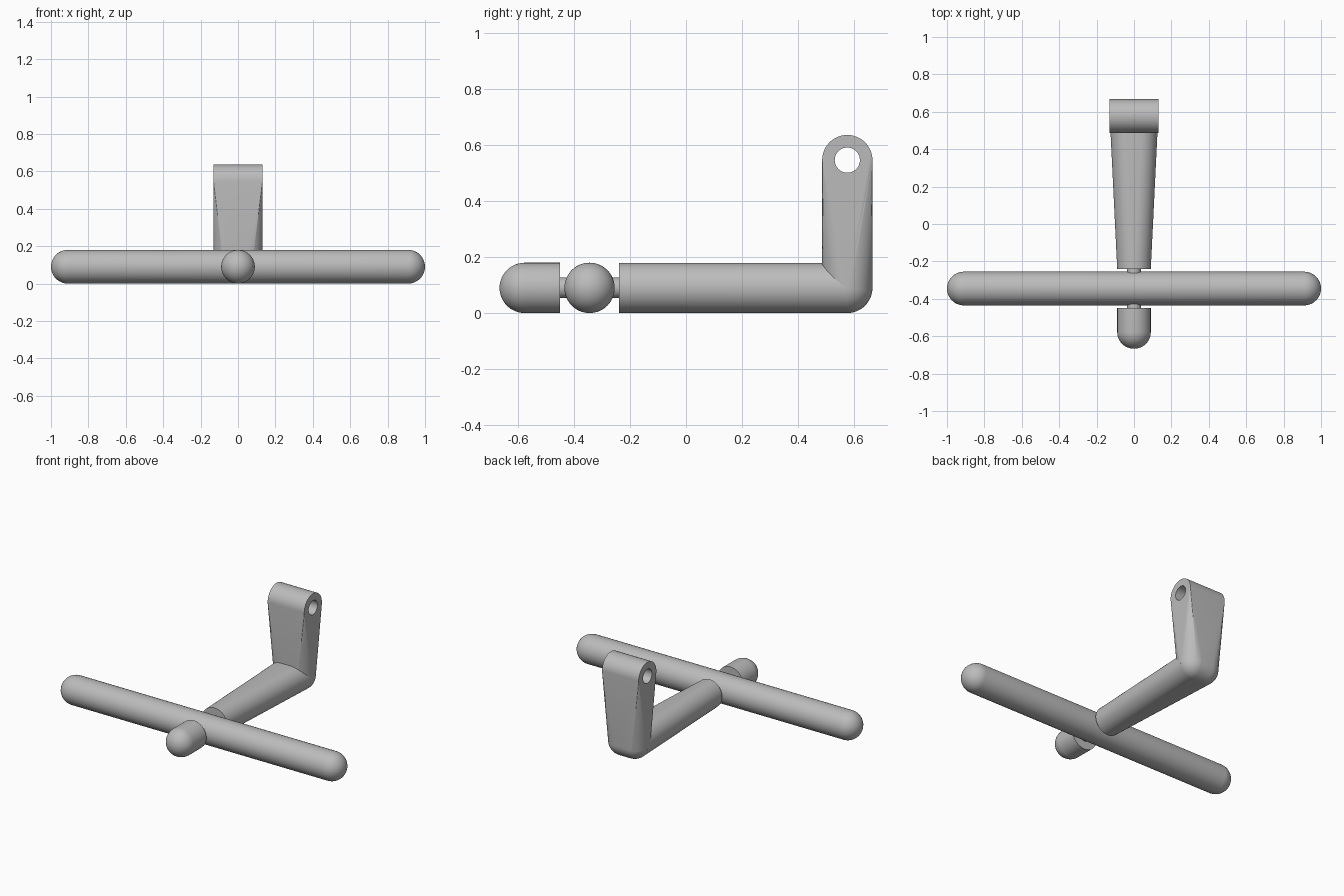
import bpy
import bmesh
from math import pi, sin, cos
from mathutils import Vector, Matrix

cube = bpy.data.objects.get("Cube")
if cube:
    bpy.data.objects.remove(cube, do_unlink=True)

R = 0.09                      # common tube radius, also the axis height
SEG = 48
PIVOT_Y, LUG_Z, HALF_W = 0.577, 0.547, 0.13

grey = bpy.data.materials.new("plain grey")
grey.use_nodes = True
colour = (0.5, 0.5, 0.5, 1)
grey.diffuse_color = colour
grey.node_tree.nodes["Principled BSDF"].inputs["Base Color"].default_value = colour


def make(name, bm):
    bmesh.ops.recalc_face_normals(bm, faces=bm.faces[:])
    mesh = bpy.data.meshes.new(name)
    bm.to_mesh(mesh)
    bm.free()
    mesh.materials.append(grey)
    obj = bpy.data.objects.new(name, mesh)
    bpy.context.collection.objects.link(obj)
    return obj


def smooth(obj):
    bpy.ops.object.select_all(action="DESELECT")
    obj.select_set(True)
    bpy.context.view_layer.objects.active = obj
    bpy.ops.object.shade_smooth_by_angle(angle=pi / 6)


def lathe(name, profile, axis, origin):
    """Revolve (radius, distance) points around an axis through origin."""
    bm = bmesh.new()
    verts = [bm.verts.new((r, 0, d)) for r, d in profile]
    edges = [bm.edges.new(pair) for pair in zip(verts, verts[1:])]
    bmesh.ops.spin(bm, geom=verts + edges, cent=(0, 0, 0), axis=(0, 0, 1),
                   angle=2 * pi, steps=SEG)
    bmesh.ops.remove_doubles(bm, verts=bm.verts[:], dist=1e-5)
    turn = Vector((0, 0, 1)).rotation_difference(Vector(axis)).to_matrix().to_4x4()
    bm.transform(Matrix.Translation(origin) @ turn)
    return make(name, bm)


def dome(base):
    """Quarter-circle profile from the rim to the tip."""
    return [(R * cos(a), base + R * sin(a)) for a in (i * pi / 24 for i in range(12))] + [(0, base + R)]


# Crossbar with domed ends
end = dome(1 - R)
bar = [(r, -d) for r, d in reversed(end)] + end
smooth(lathe("crossbar", bar, (1, 0, 0), (0, -0.345, R)))

# Front knob and the thin pin through the crossbar
smooth(lathe("front_knob", [(0, 0)] + [(R, 0)] + dome(0.127), (0, -1, 0), (0, -0.45, R)))
smooth(lathe("pin", [(0, 0), (0.037, 0), (0.037, 0.25), (0, 0.25)], (0, 1, 0), (0, -0.47, R)))

# Arm: round at the front, widening to an oblong section at the back
bm = bmesh.new()
rings = []
for y, spread in ((-0.24, 0), (PIVOT_Y, HALF_W - R)):
    ring = []
    for i in range(SEG):
        a = 2 * pi * (i + 0.5) / SEG
        side = 1 if cos(a) > 0 else -1
        ring.append(bm.verts.new((R * cos(a) + side * spread, y, R + R * sin(a))))
    bm.faces.new(ring)
    rings.append(ring)
for i in range(SEG):
    j = (i + 1) % SEG
    bm.faces.new((rings[0][i], rings[0][j], rings[1][j], rings[1][i]))
smooth(make("arm", bm))

# Upright: rounded foot blended into a flat-sided lug
bm = bmesh.new()
for side in (-1, 1):
    for i in range(SEG):
        a = 2 * pi * i / SEG
        dy, dz = R * cos(a), R * sin(a)
        bm.verts.new((side * HALF_W, PIVOT_Y + dy, LUG_Z + dz))
        for k in range(12):
            b = k * pi / 24
            bm.verts.new((side * (HALF_W - R + R * sin(b)),
                          PIVOT_Y + dy * cos(b), R + dz * cos(b)))
    bm.verts.new((side * HALF_W, PIVOT_Y, R))
hull = bmesh.ops.convex_hull(bm, input=bm.verts[:])
loose = {v for v in hull["geom_interior"] if isinstance(v, bmesh.types.BMVert)}
bmesh.ops.delete(bm, geom=list(loose), context="VERTS")
bmesh.ops.dissolve_limit(bm, angle_limit=0.002, verts=bm.verts[:], edges=bm.edges[:])
upright = make("upright", bm)

# Cross hole through the lug
cutter = lathe("hole_cutter", [(0, 0), (0.045, 0), (0.045, 0.4), (0, 0.4)],
               (1, 0, 0), (-0.2, PIVOT_Y, LUG_Z))
cutter.hide_render = True
cut = upright.modifiers.new("hole", "BOOLEAN")
cut.operation = "DIFFERENCE"
cut.solver = "EXACT"
cut.object = cutter
bpy.context.view_layer.objects.active = upright
bpy.ops.object.modifier_apply(modifier=cut.name)
bpy.data.objects.remove(cutter, do_unlink=True)
smooth(upright)
